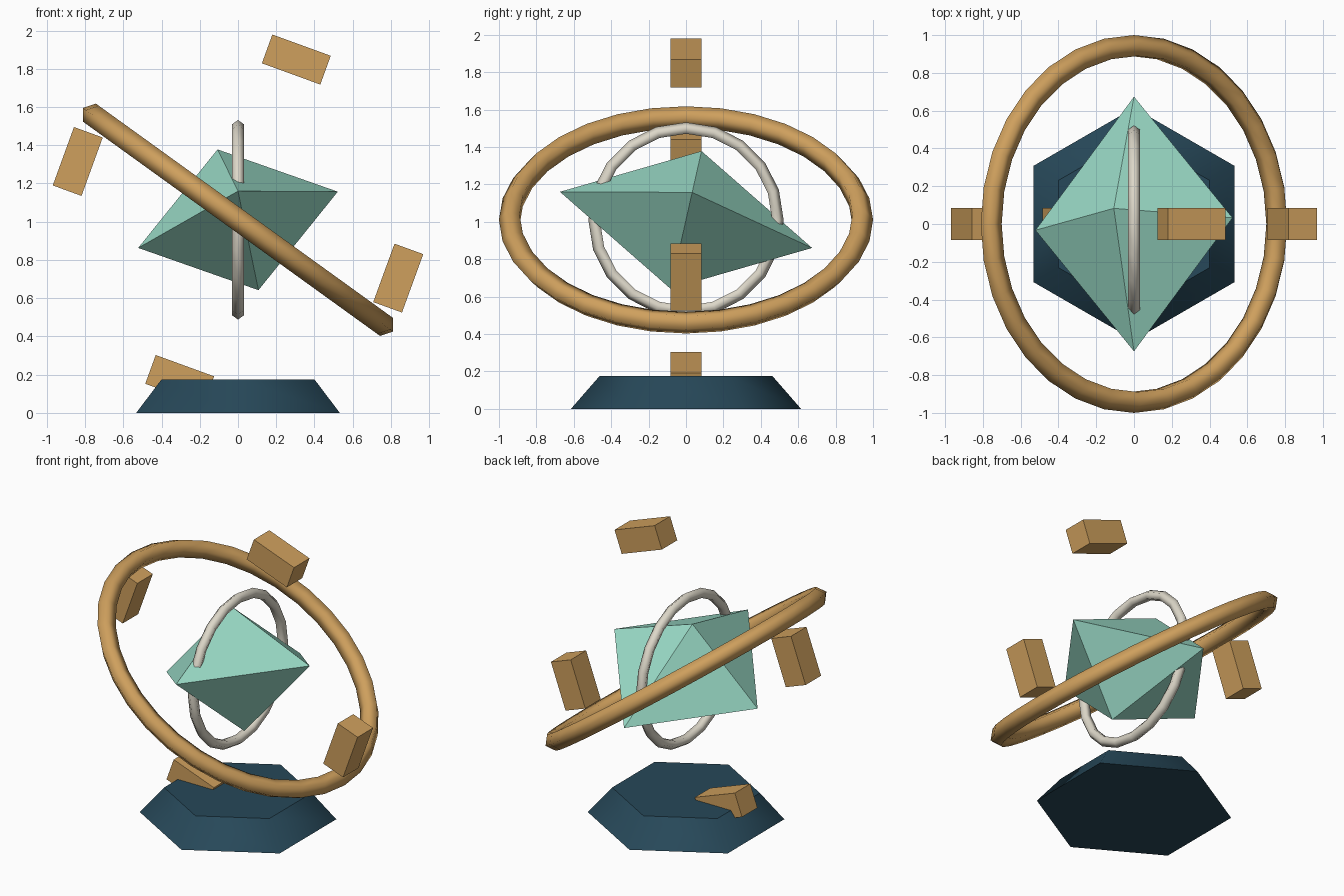
import bpy, bmesh, math
from mathutils import Vector

if "Cube" in bpy.data.objects:
    bpy.data.objects.remove(bpy.data.objects["Cube"])

CENTRE = Vector((0, 0, 1.01))


def material(name, rgb):
    m = bpy.data.materials.new(name)
    m.diffuse_color = (*rgb, 1)
    m.use_nodes = True
    m.node_tree.nodes["Principled BSDF"].inputs["Base Color"].default_value = m.diffuse_color
    return m


GOLD = material("gold", (0.62, 0.35, 0.11))
MINT = material("mint", (0.33, 0.72, 0.58))
NAVY = material("navy", (0.02, 0.065, 0.10))
CREAM = material("cream", (0.72, 0.68, 0.58))


def finish(name, mat):
    ob = bpy.context.object
    ob.name = name
    ob.data.materials.append(mat)
    return ob


def ring(name, mat, major, minor, segments, tilt):
    bpy.ops.mesh.primitive_torus_add(
        major_radius=major, minor_radius=minor, major_segments=segments,
        minor_segments=5, location=CENTRE, rotation=(0, tilt, 0))
    finish(name, mat)
    bpy.ops.object.shade_smooth()


# Six-sided plinth
bpy.ops.mesh.primitive_cone_add(vertices=6, radius1=0.615, radius2=0.462,
                                depth=0.175, location=(0, 0, 0.0875))
finish("plinth", NAVY)
bpy.ops.object.shade_smooth_by_angle(angle=math.radians(49))

# Tilted outer ring and upright inner ring, with five-sided tubes
ring("outer_ring", GOLD, 0.939, 0.061, 32, math.radians(35.8))
ring("inner_ring", CREAM, 0.488, 0.034, 20, math.radians(90))

# Crystal: stretched octahedron given by its three half-axes
bm = bmesh.new()
for axis in ((0, -0.674, 0.15), (0.522, 0.033, 0.147), (-0.107, 0.083, 0.368)):
    for s in (1, -1):
        bm.verts.new(CENTRE + s * Vector(axis))
bmesh.ops.convex_hull(bm, input=bm.verts)
bmesh.ops.recalc_face_normals(bm, faces=bm.faces)
mesh = bpy.data.meshes.new("crystal")
bm.to_mesh(mesh)
bm.free()
mesh.materials.append(MINT)
bpy.context.collection.objects.link(bpy.data.objects.new("crystal", mesh))

# Four floating blocks around the crystal, each lying along the orbit
for i in range(4):
    a = math.radians(70 + 90 * i)
    pos = CENTRE + 0.892 * Vector((math.cos(a), 0, math.sin(a)))
    bpy.ops.mesh.primitive_cube_add(size=1, location=pos, rotation=(0, -a, 0))
    block = finish(f"block_{i + 1}", GOLD)
    block.scale = (0.16, 0.168, 0.325)
